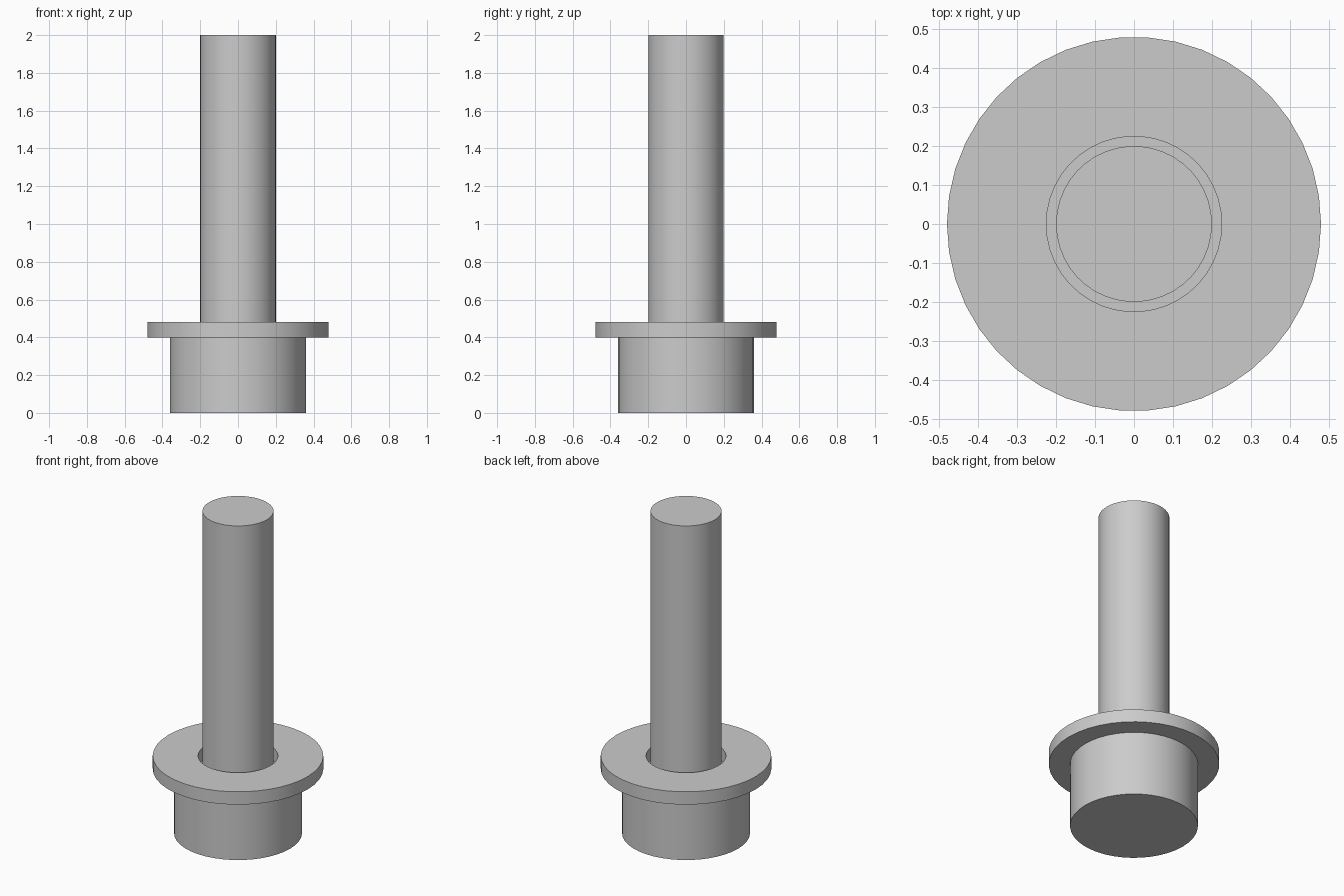
import bpy
import bmesh
from math import cos, sin, tau, radians

SIDES = 42

cube = bpy.data.objects.get("Cube")
if cube:
    bpy.data.objects.remove(cube, do_unlink=True)

# One plain grey metal
steel = bpy.data.materials.new("grey_steel")
steel.use_nodes = True
grey = (0.6, 0.6, 0.6, 1)
steel.diffuse_color = grey
steel.node_tree.nodes["Principled BSDF"].inputs["Base Color"].default_value = grey


def lathe(name, profile, ring=False):
    """Turn (radius, height) points about z; cap the ends, or close into a ring."""
    bm = bmesh.new()
    rings = [[bm.verts.new((r * cos(tau * i / SIDES), r * sin(tau * i / SIDES), z))
              for i in range(SIDES)] for r, z in profile]
    pairs = list(zip(rings, rings[1:]))
    if ring:
        pairs.append((rings[-1], rings[0]))
    else:
        bm.faces.new(rings[0])
        bm.faces.new(rings[-1])
    for a, b in pairs:
        for i in range(SIDES):
            j = (i + 1) % SIDES
            bm.faces.new((a[i], a[j], b[j], b[i]))
    bmesh.ops.recalc_face_normals(bm, faces=bm.faces)

    mesh = bpy.data.meshes.new(name)
    bm.to_mesh(mesh)
    bm.free()
    mesh.materials.append(steel)
    obj = bpy.data.objects.new(name, mesh)
    bpy.context.collection.objects.link(obj)
    bpy.ops.object.select_all(action='DESELECT')
    obj.select_set(True)
    bpy.context.view_layer.objects.active = obj
    bpy.ops.object.shade_smooth_by_angle(angle=radians(30))
    return obj


HEAD_TOP, WASHER_TOP, TIP = 0.4, 0.48, 2.0

# Cylindrical head and plain shank, turned as one solid
lathe("bolt", [(0.36, 0), (0.36, HEAD_TOP), (0.2, HEAD_TOP), (0.2, TIP)])

# Flat washer resting on the head, with clearance around the shank
lathe("washer", [(0.225, HEAD_TOP), (0.48, HEAD_TOP),
                 (0.48, WASHER_TOP), (0.225, WASHER_TOP)], ring=True)
